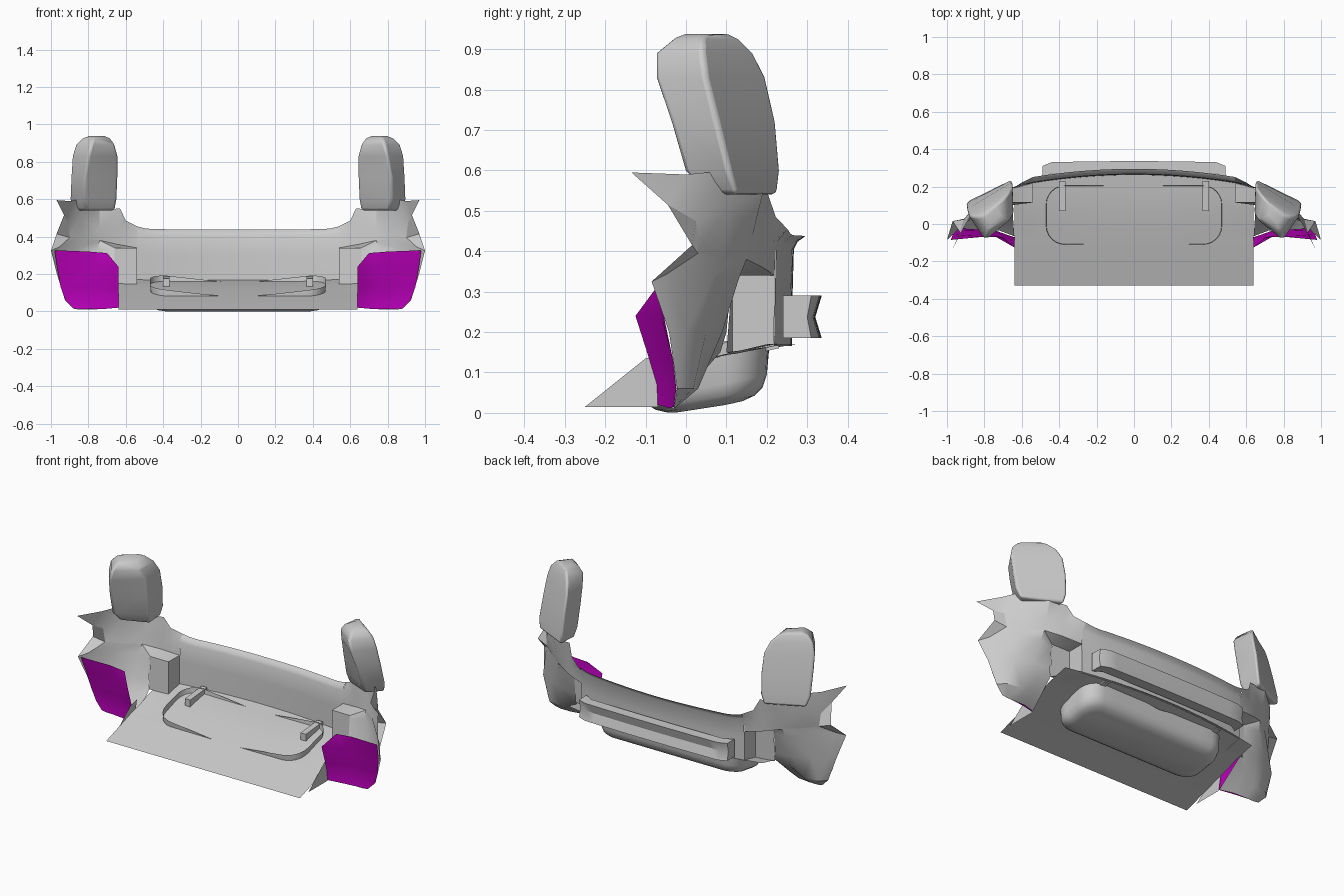
import bpy, math

if "Cube" in bpy.data.objects:
    bpy.data.objects.remove(bpy.data.objects["Cube"])

def make(name, verts, faces, mirror=False, angle=30, mat=None):
    me = bpy.data.meshes.new(name)
    me.from_pydata(verts, [], faces)
    me.validate()
    ob = bpy.data.objects.new(name, me)
    bpy.context.collection.objects.link(ob)
    if mirror:
        ob.modifiers.new("mirror", 'MIRROR').use_axis = (True, False, False)
    if mat:
        me.materials.append(mat)
    bpy.ops.object.select_all(action='DESELECT')
    ob.select_set(True)
    bpy.context.view_layer.objects.active = ob
    bpy.ops.object.shade_smooth_by_angle(angle=math.radians(angle))
    return ob

def loft(name, rows, closed=False, cap_start=False, cap_end=False, **kw):
    n = len(rows[0])
    verts = [p for r in rows for p in r]
    faces = []
    for i in range(len(rows) - 1):
        for j in range(n if closed else n - 1):
            k = (j + 1) % n
            faces.append((i*n + j, i*n + k, (i+1)*n + k, (i+1)*n + j))
    if cap_start:
        faces.append(tuple(range(n))[::-1])
    if cap_end:
        faces.append(tuple((len(rows)-1)*n + j for j in range(n)))
    return make(name, verts, faces, **kw)

def round_rect(hx, y0, y1, r, seg=6, side=10):
    corners = [(hx-r, y1-r, 0), (-hx+r, y1-r, 90), (-hx+r, y0+r, 180), (hx-r, y0+r, 270)]
    arcs = []
    for cx, cy, a in corners:
        arcs.append([(cx + r*math.cos(math.radians(a + 90*i/seg)),
                      cy + r*math.sin(math.radians(a + 90*i/seg))) for i in range(seg + 1)])
    pts = []
    for i in range(4):
        pts += arcs[i]
        a, b = arcs[i][-1], arcs[(i+1) % 4][0]
        pts += [(a[0] + (b[0]-a[0])*t/side, a[1] + (b[1]-a[1])*t/side) for t in range(1, side)]
    return pts

def interp(table, v):
    if v <= table[0][0]:
        return table[0][1]
    for (a, za), (b, zb) in zip(table, table[1:]):
        if v <= b:
            return za + (zb - za)*(v - a)/(b - a)
    return table[-1][1]

# Boot floor: one gently rising sheet with a bowed rear edge
FLOOR = [(-.33, .01), (-.1, .085), (.1, .14), (.27, .17)]
def floor_z(y):
    return interp(FLOOR, y)
floor = []
for s in (-.33, -.215, -.1, 0, .1, .185, .27):
    row = []
    for i in range(17):
        x = -.64 + .08*i
        y = s - (.17*x*x*s/.27 if s > 0 else 0)
        row.append((x, y, floor_z(s)))
    floor.append(row)
loft("boot_floor", floor, angle=30)

# Spare wheel well below the floor, its rim rising slightly through it
WELL = [(-.11, .004), (-.03, 0), (.1, .02), (.21, .045)]
rim = round_rect(.47, -.11, .205, .1)
well = [[(x, y, floor_z(y) - .01 + .045*min(1, abs(x)/.4)) for x, y in rim]]
for d, h in [(.005, .45), (.015, .2), (.035, .06), (.065, 0)]:
    loop = round_rect(.47 - d, -.11 + d, .205 - d, .1 - d*.6)
    well.append([(x, y, interp(WELL, y) + h*(floor_z(y) - interp(WELL, y))) for x, y in loop])
loft("spare_wheel_well", well, closed=True, cap_end=True, angle=40)

# Triangular floor side flanges
make("floor_flange", [(.64, -.25, .015), (.64, -.1, .135), (.64, -.04, .15), (.64, -.07, .015)],
     [(0, 3, 2, 1)], mirror=True)

# Rear panel, bowed, with a lip along its top
SECTION = [(.262, 0), (.264, .5), (.267, .88), (.276, .95), (.295, 1)]
panel = []
for i in range(25):
    x = -.54 + 1.08*i/24
    top = interp([(0, .437), (.48, .44), (.54, .455)], abs(x))
    panel.append([(x, y - .15*x*x, .165 + (top - .165)*h) for y, h in SECTION])
loft("rear_panel", panel, angle=40)

# Upper quarter panels with the forward-pointing tips
quarter = [
    [(.54, .251, .455), (.60, .222, .485), (.63, .20, .55), (.74, .19, .545),
     (.84, .10, .60), (.90, 0, .59), (.97, -.135, .595)],
    [(.54, .223, .42), (.60, .212, .42), (.64, .195, .44), (.74, .165, .44),
     (.85, .10, .51), (.91, .025, .475), (.93, -.045, .515)],
    [(.54, .219, .34), (.60, .205, .35), (.65, .19, .36), (.74, .15, .38),
     (.82, .09, .385), (.90, .03, .395), (.97, .015, .415)]]
loft("quarter_panel", quarter, mirror=True, angle=25)

# Vent recesses pushed forward from the rear panel
make("vent_recess", [
    (.54, .219, .34), (.65, .19, .36), (.66, .115, .34), (.54, .115, .34),
    (.54, .218, .165), (.54, .115, .145), (.66, .10, .15), (.74, .15, .38)],
    [(0, 1, 2, 3), (0, 3, 5, 4), (3, 2, 6, 5), (1, 7, 2), (4, 5, 6)], mirror=True)

# Lower outer corner skins
corner = [
    [(.66, .115, .34), (.74, .15, .38), (.82, .09, .385), (.90, .03, .395), (.97, .015, .415)],
    [(.66, .112, .32), (.75, .13, .33), (.85, .07, .34), (.955, -.045, .345), (1.0, -.085, .325)],
    [(.66, .10, .20), (.76, .09, .20), (.86, .05, .20), (.945, .0, .20), (.968, -.042, .20)],
    [(.65, .085, .15), (.72, .05, .12), (.80, .03, .06), (.89, .018, .06), (.925, -.022, .06)],
    [(.64, -.065, .02), (.72, -.035, .013), (.79, -.03, .01), (.85, -.03, .01), (.88, -.03, .015)]]
loft("corner_skin", corner, mirror=True, angle=35)

# Coloured wheel arch liners
purple = bpy.data.materials.new("liner_purple")
purple.diffuse_color = (.5, 0, .5, 1)
purple.use_nodes = True
purple.node_tree.nodes["Principled BSDF"].inputs["Base Color"].default_value = purple.diffuse_color
liner = [
    [(.70, -.072, .312), (.80, -.068, .32), (.98, -.085, .327)],
    [(.64, -.125, .24), (.75, -.062, .24), (.968, -.055, .24)],
    [(.64, -.09, .13), (.75, -.035, .13), (.948, -.032, .13)],
    [(.64, -.072, .07), (.74, -.035, .06), (.922, -.024, .06)],
    [(.64, -.07, .02), (.73, -.042, .012), (.88, -.03, .015)]]
loft("wheel_arch_liner", liner, mirror=True, angle=60, mat=purple)

# Rounded upper pods: rear-inner, rear-outer, front-outer, front-inner per level
levels = [
    (.54, [(.67, .228), (.885, .125), (.81, .05), (.66, .11)]),
    (.60, [(.655, .235), (.90, .108), (.825, -.005), (.65, .09)]),
    (.72, [(.65, .225), (.895, .078), (.82, -.04), (.645, .07)]),
    (.83, [(.65, .20), (.888, .05), (.80, -.078), (.645, .05)]),
    (.89, [(.67, .17), (.87, .042), (.785, -.078), (.66, .025)]),
    (.925, [(.70, .135), (.835, .04), (.775, -.035), (.685, .03)]),
    (.938, [(.735, .11), (.80, .05), (.765, 0), (.715, .05)])]
pod = loft("upper_pod", [[(x, y, z) for x, y in pts] for z, pts in levels],
           closed=True, cap_start=True, cap_end=True, mirror=True, angle=60)
bev = pod.modifiers.new("round", 'BEVEL')
bev.width, bev.segments, bev.limit_method = .022, 3, 'ANGLE'
bev.angle_limit = math.radians(50)

# Bumper beam with a V groove along its rear
beam = []
for i in range(17):
    x = -.44 + .88*i/16
    d = -.03*x*x
    beam.append([(x, y + d, z) for y, z in
                 [(.275, .185), (.336, .185), (.32, .237), (.336, .29), (.275, .29)]])
for s, at in ((-1, 0), (1, len(beam) + 1)):
    beam.insert(at, [(s*.49, y, z) for y, z in
                     [(.24, .185), (.31, .185), (.30, .237), (.31, .29), (.24, .29)]])
loft("bumper_beam", beam, closed=True, cap_start=True, cap_end=True)

# Floor brackets running forward from the rear panel
bracket = [[(x, y, z) for x, z in [(.365, b), (.40, b), (.40, t), (.365, t)]]
           for y, b, t in ((.07, .125, .175), (.23, .16, .19))]
loft("floor_bracket", bracket, closed=True, cap_start=True, cap_end=True, mirror=True)
